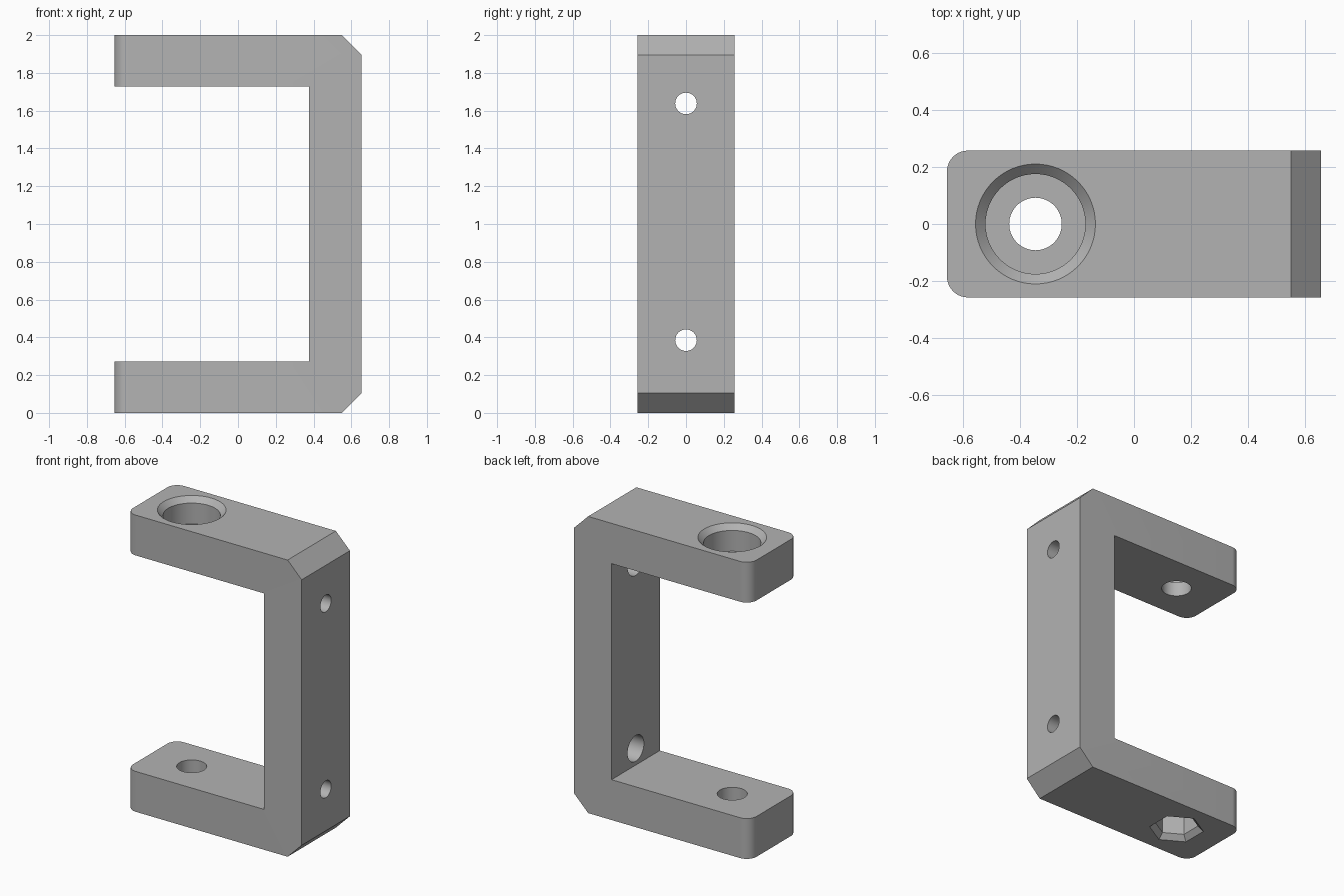
import bpy, bmesh, math
from mathutils import Matrix

if "Cube" in bpy.data.objects:
    bpy.data.objects.remove(bpy.data.objects["Cube"], do_unlink=True)

grey = bpy.data.materials.new("plain grey")
grey.use_nodes = True
colour = (0.45, 0.45, 0.45, 1)
grey.diffuse_color = colour
grey.node_tree.nodes["Principled BSDF"].inputs["Base Color"].default_value = colour

HALF_X, HALF_Y, HEIGHT = 0.655, 0.257, 2.0
ARM, POST_IN, CHAMFER = 0.272, 0.375, 0.105
HOLE_X = -0.345


def finish(bm, name):
    bmesh.ops.recalc_face_normals(bm, faces=bm.faces)
    mesh = bpy.data.meshes.new(name)
    bm.to_mesh(mesh)
    bm.free()
    ob = bpy.data.objects.new(name, mesh)
    bpy.context.collection.objects.link(ob)
    return ob


def lathe(name, rings, matrix, sides=64, turn=0.0):
    """Closed solid from (radius, height) rings stacked along local z."""
    bm = bmesh.new()
    loops = []
    for r, h in rings:
        angles = [turn + math.tau * i / sides for i in range(sides)]
        loops.append([bm.verts.new((r * math.cos(a), r * math.sin(a), h)) for a in angles])
    for low, high in zip(loops, loops[1:]):
        for i in range(sides):
            j = (i + 1) % sides
            bm.faces.new((low[i], low[j], high[j], high[i]))
    bm.faces.new(loops[0][::-1])
    bm.faces.new(loops[-1])
    bm.transform(matrix)
    ob = finish(bm, name)
    ob.hide_render = True
    return ob


# Bracket body: C-shaped profile with chamfered outer corners, extruded in y
half = [(-HALF_X, ARM), (-HALF_X, 0), (HALF_X - CHAMFER, 0), (HALF_X, CHAMFER)]
profile = [(POST_IN, ARM)] + half
profile += [(x, HEIGHT - z) for x, z in reversed(profile)]
bm = bmesh.new()
face = bm.faces.new([bm.verts.new((x, -HALF_Y, z)) for x, z in profile])
grown = bmesh.ops.extrude_face_region(bm, geom=[face])["geom"]
bmesh.ops.translate(bm, vec=(0, 2 * HALF_Y, 0),
                    verts=[v for v in grown if isinstance(v, bmesh.types.BMVert)])

# Rounded vertical edges at the arm tips
tips = [e for e in bm.edges
        if all(v.co.x < -HALF_X + 0.001 for v in e.verts)
        and abs(e.verts[0].co.y - e.verts[1].co.y) < 0.001]
bmesh.ops.bevel(bm, geom=tips, offset=0.073, segments=10, profile=0.5, affect='EDGES')
bracket = finish(bm, "clamp_bracket")
bracket.data.materials.append(grey)

# Holes: chamfered counterbore above, bolt hole and hex nut pocket below
at_hole = Matrix.Translation((HOLE_X, 0, 0))
cutters = [
    lathe("top_counterbore_cutter",
          [(0.092, 1.6), (0.092, 1.825), (0.175, 1.825), (0.175, 1.965), (0.245, 2.035)], at_hole),
    lathe("bottom_hole_cutter", [(0.092, -0.1), (0.092, 0.4)], at_hole),
    lathe("nut_pocket_cutter",
          [(0.205, -0.035), (0.135, 0.035), (0.135, 0.17)], at_hole, 6, math.radians(30)),
]
# Stepped screw holes through the post, wider on the inner side
for name, z in (("lower", 0.385), ("upper", 1.638)):
    along_x = Matrix.Translation((0, 0, z)) @ Matrix.Rotation(math.pi / 2, 4, 'Y')
    cutters.append(lathe(name + "_screw_hole_cutter",
                         [(0.087, 0.3), (0.087, 0.515), (0.057, 0.515), (0.057, 0.75)], along_x))

bpy.ops.object.select_all(action='DESELECT')
bracket.select_set(True)
bpy.context.view_layer.objects.active = bracket
for cutter in cutters:
    mod = bracket.modifiers.new(cutter.name, 'BOOLEAN')
    mod.operation, mod.solver, mod.object = 'DIFFERENCE', 'EXACT', cutter
    bpy.ops.object.modifier_apply(modifier=mod.name)
    bpy.data.objects.remove(cutter, do_unlink=True)

bpy.ops.object.shade_smooth_by_angle(angle=math.radians(25))
